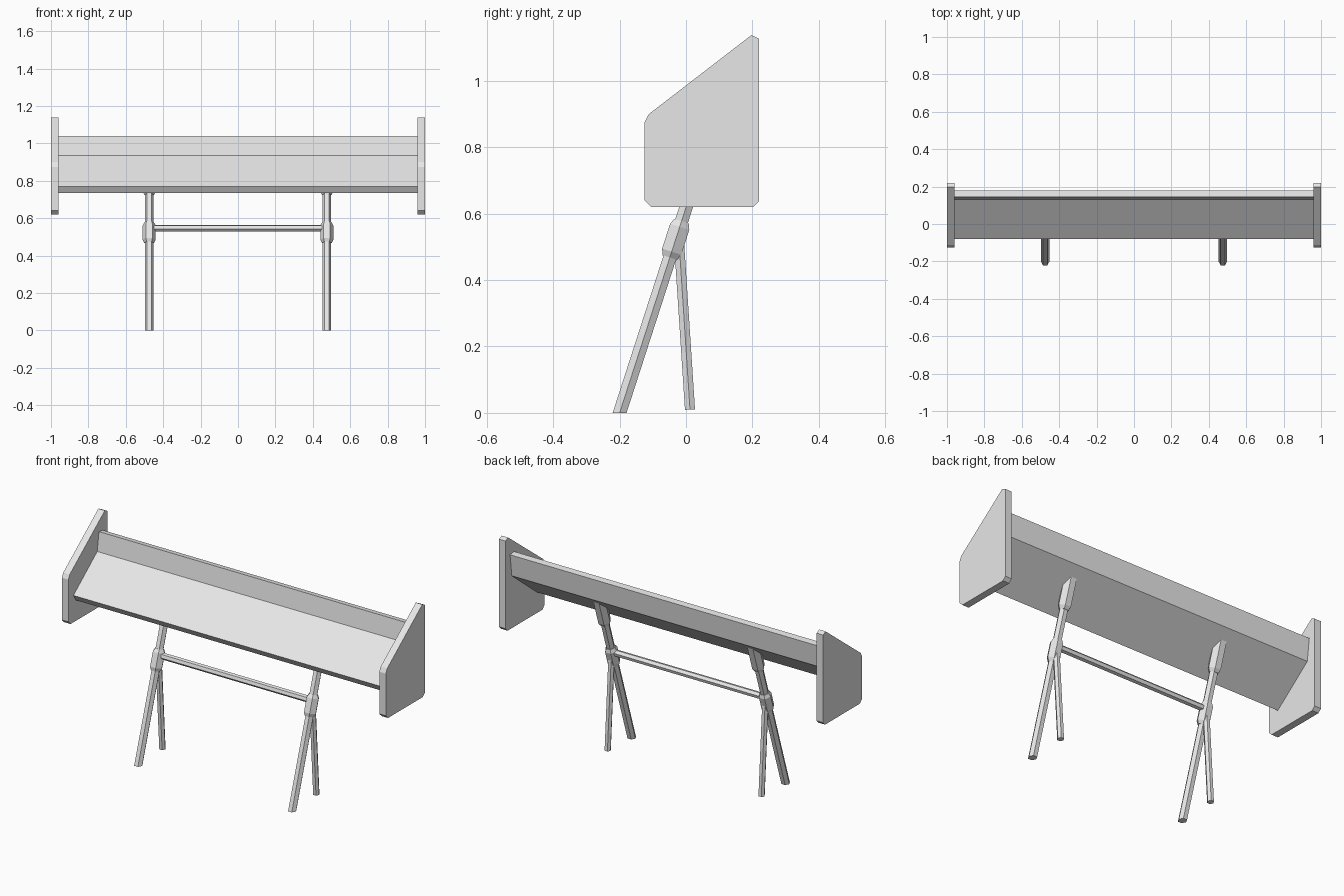
import bpy
import bmesh
import math
from mathutils import Vector

default = bpy.data.objects.get("Cube")
if default:
    bpy.data.objects.remove(default, do_unlink=True)

grey = bpy.data.materials.new("light grey")
grey.use_nodes = True
colour = (0.8, 0.8, 0.8, 1.0)
grey.diffuse_color = colour
grey.node_tree.nodes["Principled BSDF"].inputs["Base Color"].default_value = colour


def finish(bm, name):
    bmesh.ops.recalc_face_normals(bm, faces=bm.faces)
    mesh = bpy.data.meshes.new(name)
    bm.to_mesh(mesh)
    bm.free()
    mesh.materials.append(grey)
    obj = bpy.data.objects.new(name, mesh)
    bpy.context.collection.objects.link(obj)
    return obj


def loft(bm, rings):
    """Skin a list of point rings and cap both ends."""
    loops = [[bm.verts.new(p) for p in ring] for ring in rings]
    n = len(loops[0])
    for a, b in zip(loops, loops[1:]):
        for i in range(n):
            j = (i + 1) % n
            bm.faces.new((a[i], a[j], b[j], b[i]))
    bm.faces.new(loops[0])
    bm.faces.new(loops[-1])


def extrude_x(name, profile, x0, x1):
    """Slab from a (y, z) profile spanning x0 to x1."""
    bm = bmesh.new()
    loft(bm, [[(x, y, z) for y, z in profile] for x in (x0, x1)])
    return finish(bm, name)


def hex_tube(name, start, end, stations, side=Vector((1, 0, 0)),
             start_cut=None, end_cut=None):
    """Six-sided tube; stations are (fraction, radius); cuts are end plane normals."""
    start, end = Vector(start), Vector(end)
    axis = (end - start).normalized()
    other = axis.cross(side)
    rings = []
    for t, r in stations:
        centre = start.lerp(end, t)
        ring = []
        for k in range(6):
            a = math.radians(60 * k)
            ring.append(centre + r * (math.cos(a) * side + math.sin(a) * other))
        rings.append((centre, ring))
    for index, cut in ((0, start_cut), (-1, end_cut)):
        if cut:
            centre, ring = rings[index]
            n = Vector(cut)
            for p in ring:
                p -= axis * ((p - centre).dot(n) / axis.dot(n))
    bm = bmesh.new()
    loft(bm, [ring for _, ring in rings])
    return finish(bm, name)


# Wing plane with an upturned rear flap
wing = [(-0.08, 0.77), (0.13, 0.935), (0.145, 1.04),
        (0.18, 1.035), (0.165, 0.912), (-0.058, 0.735)]
extrude_x("wing", wing, -0.965, 0.965)

# End plates with clipped corners
plate = [(-0.125, 0.64), (-0.105, 0.62), (0.202, 0.62), (0.22, 0.638),
         (0.22, 1.127), (0.197, 1.138), (-0.112, 0.9), (-0.125, 0.875)]
for side, s in (("left", 1), ("right", -1)):
    extrude_x(side + "_end_plate", plate, s * 0.96, s * 1.0)

UP = (0, 0, 1)
WING_NORMAL = (0, -0.62, 0.785)


def on_strut(x, z):
    return (x, -0.2 + 0.323 * z, z)


# Supports: strut, collar, wing bracket and rear brace on each side
for side, x in (("left", 0.475), ("right", -0.475)):
    hex_tube(side + "_strut", on_strut(x, 0), on_strut(x, 0.83),
             [(0, 0.023), (1, 0.023)], start_cut=UP, end_cut=WING_NORMAL)
    hex_tube(side + "_collar", on_strut(x, 0.468), on_strut(x, 0.578),
             [(0, 0.026), (0.16, 0.035), (0.84, 0.035), (1, 0.026)])
    hex_tube(side + "_wing_bracket", on_strut(x, 0.725), on_strut(x, 0.845),
             [(0, 0.026), (0.15, 0.035), (1, 0.035)], end_cut=WING_NORMAL)
    hex_tube(side + "_rear_brace", (x, 0.012, 0.01), (x, -0.022, 0.53),
             [(0, 0.0175), (1, 0.0175)])

# Cross bar joining the collars
tilt = Vector((0, 0.323, 1)).normalized()
hex_tube("cross_bar", on_strut(-0.475, 0.547), on_strut(0.475, 0.547),
         [(0, 0.018), (1, 0.018)], side=tilt)
